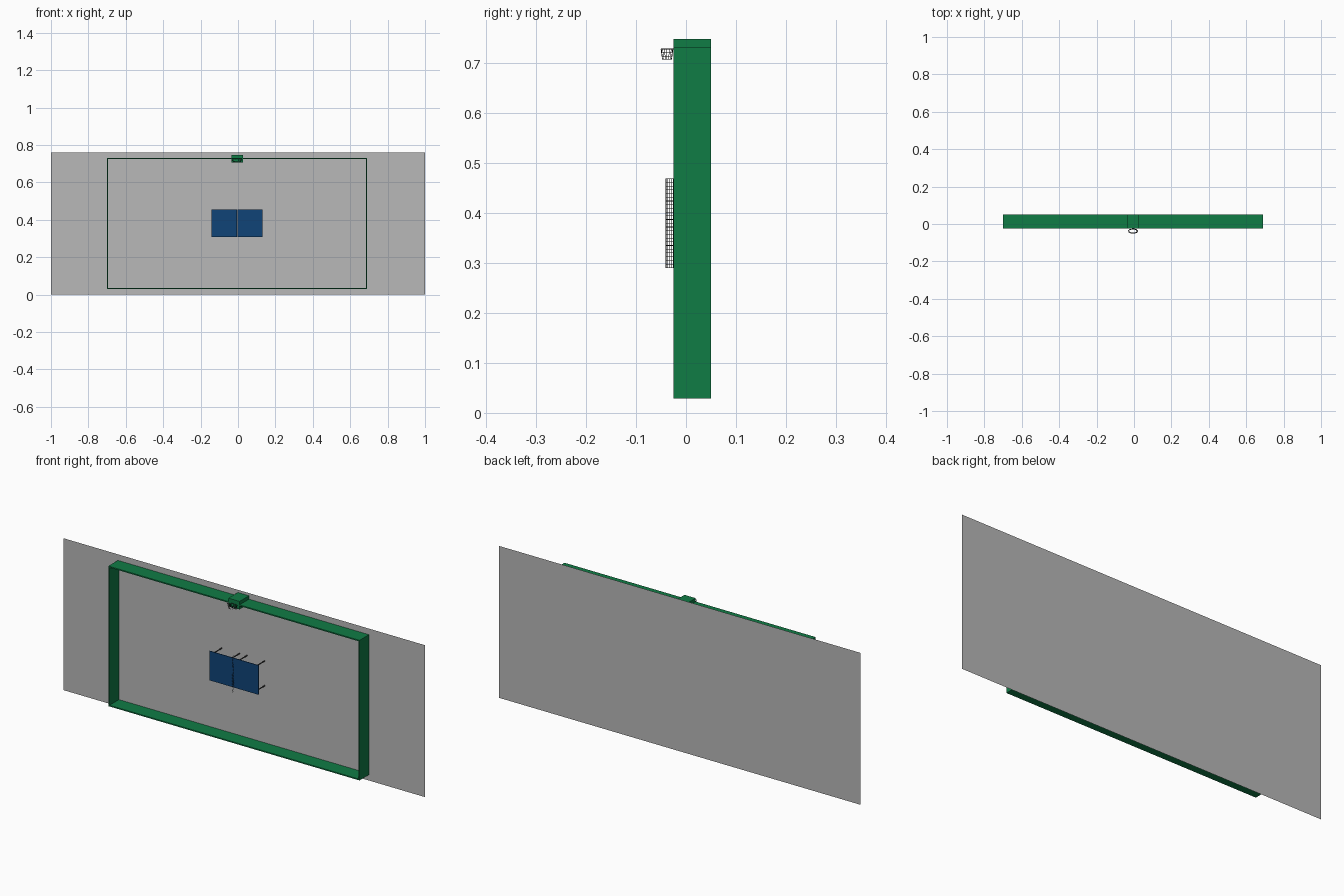
import bpy
import math

if "Cube" in bpy.data.objects:
    bpy.data.objects.remove(bpy.data.objects["Cube"])


def make_material(name, rgb):
    mat = bpy.data.materials.new(name)
    mat.use_nodes = True
    mat.diffuse_color = (*rgb, 1)
    mat.node_tree.nodes["Principled BSDF"].inputs["Base Color"].default_value = (*rgb, 1)
    return mat


GREY = make_material("wall grey", (0.48, 0.48, 0.48))
GREEN = make_material("frame green", (0.005, 0.2, 0.06))
BLUE = make_material("table blue", (0.005, 0.056, 0.185))
BLACK = make_material("net black", (0.01, 0.01, 0.01))
DARK = make_material("leg grey", (0.06, 0.06, 0.06))


def box(name, x, y, z, mat):
    """Box spanning the (low, high) pair given for each axis."""
    spans = (x, y, z)
    bpy.ops.mesh.primitive_cube_add(size=1, location=[(a + b) / 2 for a, b in spans])
    ob = bpy.context.object
    ob.name = name
    ob.scale = [b - a for a, b in spans]
    ob.data.materials.append(mat)
    return ob


def wires(name, paths, radius, mat):
    """Thin square wires along each list of points."""
    curve = bpy.data.curves.new(name, "CURVE")
    curve.dimensions = "3D"
    curve.bevel_depth = radius
    curve.bevel_resolution = 0
    for points, closed in paths:
        spline = curve.splines.new("POLY")
        spline.points.add(len(points) - 1)
        for p, co in zip(spline.points, points):
            p.co = (*co, 1)
        spline.use_cyclic_u = closed
    ob = bpy.data.objects.new(name, curve)
    bpy.context.collection.objects.link(ob)
    curve.materials.append(mat)
    return ob


MID = -0.005            # centre line of frame, table and bracket
FRONT, BACK = -0.025, 0.05

# Backing wall, a single sheet
bpy.ops.mesh.primitive_plane_add(size=1, location=(0, BACK, 0.38), rotation=(math.pi / 2, 0, 0))
wall = bpy.context.object
wall.name = "back_wall"
wall.scale = (2, 0.76, 1)
wall.data.materials.append(GREY)

# Thin deep frame
W, LOW, HIGH, T = 0.695, 0.029, 0.73, 0.006
depth = (FRONT, BACK - 0.0005)
box("frame_bottom", (MID - W, MID + W), depth, (LOW, LOW + T), GREEN)
box("frame_top", (MID - W, MID + W), depth, (HIGH - T, HIGH), GREEN)
box("frame_side_right", (MID - W, MID - W + T), depth, (LOW + T, HIGH - T), GREEN)
box("frame_side_left", (MID + W - T, MID + W), depth, (LOW + T, HIGH - T), GREEN)

# Block on the top rail
box("top_block", (MID - 0.031, MID + 0.031), depth, (0.707, 0.747), GREEN)

# Table in two halves, with legs reaching the wall
for side, label in ((-1, "right"), (1, "left")):
    inner, outer = sorted((MID + side * 0.001, MID + side * 0.136))
    box("table_half_" + label, (inner, outer), (FRONT, FRONT + 0.003), (0.308, 0.455), BLUE)
    for offset in (0.02, 0.119):
        for z in (0.321, 0.445):
            x = MID + side * offset
            box("table_leg", (x - 0.002, x + 0.002), (FRONT + 0.003, BACK - 0.0005),
                (z - 0.002, z + 0.002), DARK)

# Net standing out from the table
n_low, n_high, n_out, n_in = 0.29, 0.468, -0.04, FRONT
paths = []
for i in range(5):
    y = n_out + (n_in - n_out) * i / 4
    paths.append(([(MID, y, n_low), (MID, y, n_high)], False))
for i in range(25):
    z = n_low + (n_high - n_low) * i / 24
    paths.append(([(MID, n_out, z), (MID, n_in, z)], False))
wires("table_net", paths, 0.0006, BLACK)


# Small hoop with its hanging net
def ring(z, size):
    return [(MID + 0.026 * size * math.cos(a), -0.038 + 0.012 * size * math.sin(a), z)
            for a in (math.tau * i / 16 for i in range(16))]


levels = [ring(0.727, 1), ring(0.72, 0.92), ring(0.713, 0.84), ring(0.707, 0.78)]
wires("hoop_rim", [(levels[0], True)], 0.0012, BLACK)
strands = [(level, True) for level in levels[1:]]
strands += [(list(column), False) for column in zip(*levels)]
wires("hoop_net", strands, 0.0005, BLACK)
wires("hoop_arm", [([(MID, -0.028, 0.727), (MID, FRONT, 0.727)], False)], 0.0012, BLACK)
